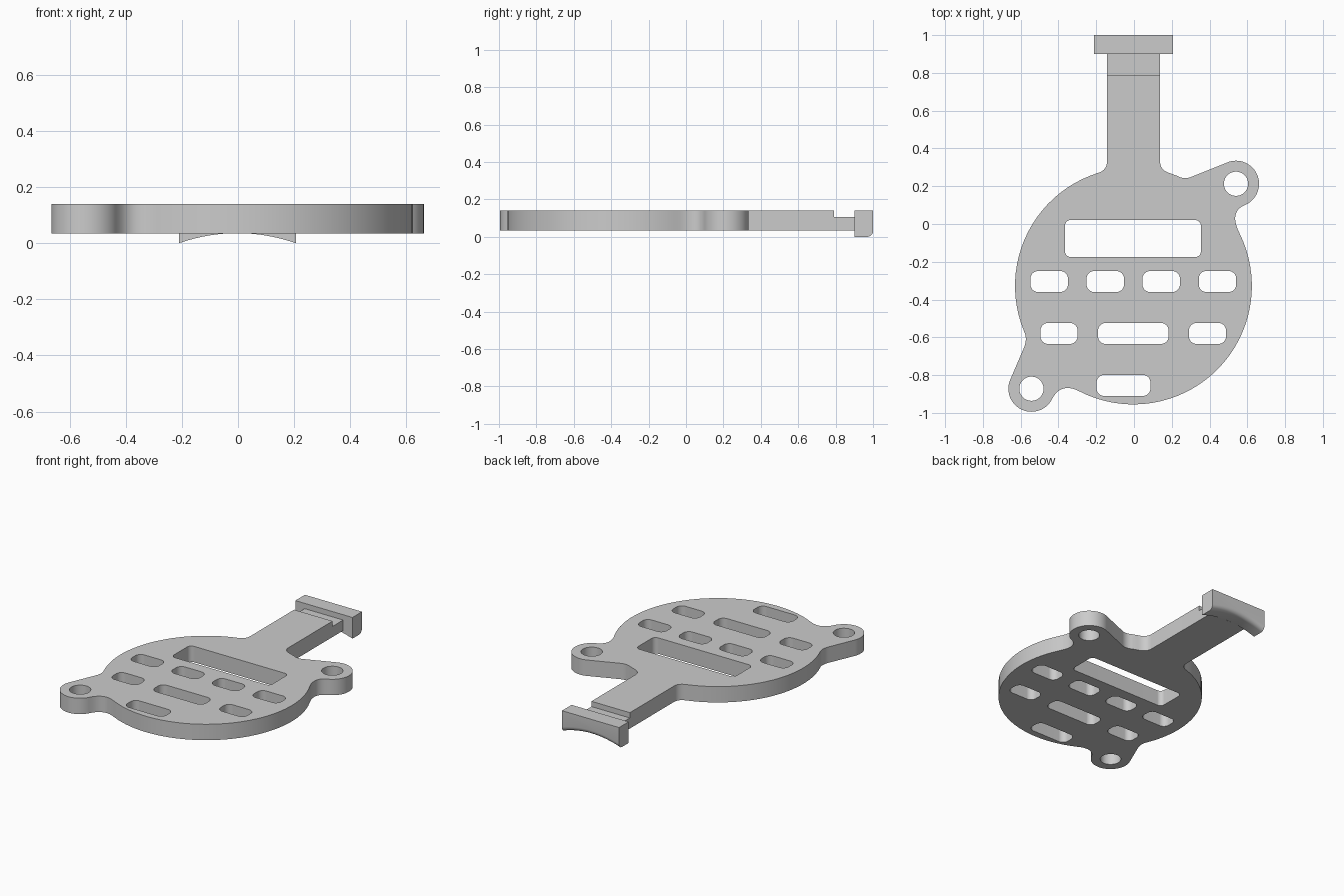
import bpy, bmesh
from math import sin, cos, radians
from mathutils import Vector

if "Cube" in bpy.data.objects:
    bpy.data.objects.remove(bpy.data.objects["Cube"])

BOTTOM, TOP = 0.035, 0.14
STEP_Y, HEAD_Y, END_Y = 0.79, 0.9, 1.0
ARM_L, ARM_R = -0.143, 0.138

grey = bpy.data.materials.new("plain_grey")
grey.use_nodes = True
grey.diffuse_color = (0.6, 0.6, 0.6, 1)
grey.node_tree.nodes["Principled BSDF"].inputs["Base Color"].default_value = (0.6, 0.6, 0.6, 1)


def arc(centre, r, a0, a1):
    n = max(6, int(abs(a1 - a0) / 4))
    angles = [radians(a0 + (a1 - a0) * i / n) for i in range(n + 1)]
    return [(centre[0] + r * cos(a), centre[1] + r * sin(a)) for a in angles]


def blend(start, control, end, n=10):
    """Smooth fillet between two tangent directions, without its end points."""
    a, b, c = Vector(start), Vector(control), Vector(end)
    ts = [i / n for i in range(1, n)]
    return [tuple(a * (1 - t) ** 2 + b * 2 * t * (1 - t) + c * t * t) for t in ts]


def slot(x0, x1, y0, y1, r):
    corners = [(x1 - r, y1 - r), (x0 + r, y1 - r), (x0 + r, y0 + r), (x1 - r, y0 + r)]
    return [p for i, c in enumerate(corners) for p in arc(c, r, 90 * i, 90 * i + 90)]


def finish(bm, name):
    bmesh.ops.recalc_face_normals(bm, faces=bm.faces)
    mesh = bpy.data.meshes.new(name)
    bm.to_mesh(mesh)
    bm.free()
    mesh.materials.append(grey)
    obj = bpy.data.objects.new(name, mesh)
    bpy.context.collection.objects.link(obj)
    bpy.ops.object.select_all(action='DESELECT')
    obj.select_set(True)
    bpy.context.view_layer.objects.active = obj
    bpy.ops.object.shade_smooth_by_angle(angle=radians(30))
    return obj


def extrude(bm, offset):
    ext = bmesh.ops.extrude_face_region(bm, geom=bm.faces[:])
    moved = [v for v in ext["geom"] if isinstance(v, bmesh.types.BMVert)]
    bmesh.ops.translate(bm, verts=moved, vec=offset)


# Outline of the disc, its two ears and the arm, counter-clockwise
disc, disc_r = (-0.003, -0.328), 0.627
ear_back, ear_front, ear_r = (0.54, 0.213), (-0.543, -0.872), 0.122
main_left = arc(disc, disc_r, 107.5, 202.6)
main_right = arc(disc, disc_r, 242.9, 386)
main_top = arc(disc, disc_r, 68.2, 72)
lobe_front = arc(ear_front, ear_r, 157, 332)
lobe_back = arc(ear_back, ear_r, -69.4, 112)
arm_left, arm_right = (ARM_L, 0.33), (ARM_R, 0.33)
neck_front, neck_back = (-0.585, -0.66), (0.3, 0.248)

outline = [(ARM_R, STEP_Y), (ARM_L, STEP_Y), arm_left]
outline += blend(arm_left, (ARM_L, 0.285), main_left[0]) + main_left
outline += blend(main_left[-1], (-0.562, -0.61), neck_front) + [neck_front]
outline += lobe_front
outline += blend(lobe_front[-1], (-0.387, -0.835), main_right[0]) + main_right
outline += blend(main_right[-1], (0.501, 0.062), lobe_back[0]) + lobe_back
outline += [neck_back] + blend(neck_back, (0.265, 0.235), main_top[0]) + main_top
outline += blend(main_top[-1], (ARM_R, 0.285), arm_right) + [arm_right]

# Window, slots and bolt holes
holes = [slot(-0.365, 0.354, -0.175, 0.021, 0.03),
         slot(-0.198, 0.087, -0.91, -0.799, 0.04)]
for x0 in (-0.548, -0.251, 0.045, 0.343):
    holes.append(slot(x0, x0 + 0.198, -0.36, -0.249, 0.04))
for x0, x1 in ((-0.495, -0.299), (-0.19, 0.183), (0.291, 0.487)):
    holes.append(slot(x0, x1, -0.635, -0.524, 0.04))
for centre in (ear_back, ear_front):
    holes.append(arc(centre, 0.064, 0, 360)[:-1])

# Perforated plate
bm = bmesh.new()
for loop in [outline] + holes:
    verts = [bm.verts.new((x, y, BOTTOM)) for x, y in loop]
    for i, v in enumerate(verts):
        bm.edges.new((verts[i - 1], v))
bmesh.ops.triangle_fill(bm, edges=bm.edges[:], use_beauty=True, normal=(0, 0, 1))
extrude(bm, (0, 0, TOP - BOTTOM))
finish(bm, "perforated_plate")

# Lowered tongue between the arm and the end block
bm = bmesh.new()
corners = [(ARM_L, STEP_Y), (ARM_R, STEP_Y), (ARM_R, HEAD_Y), (ARM_L, HEAD_Y)]
bm.faces.new([bm.verts.new((x, y, BOTTOM)) for x, y in corners])
extrude(bm, (0, 0, 0.07))
finish(bm, "arm_tongue")

# End block with a hollow underside and a rounded lower back edge
bm = bmesh.new()
half, rise, mid = 0.2085, 0.036, -0.0025
steps = 20
under = [(mid + half * t, rise * (1 - t * t)) for t in [2 * i / steps - 1 for i in range(steps + 1)]]
profile = under + [(mid + half, TOP), (mid - half, TOP)]
bm.faces.new([bm.verts.new((x, HEAD_Y, z)) for x, z in profile])
extrude(bm, (0, END_Y - HEAD_Y, 0))
lower_back = [e for e in bm.edges
              if all(v.co.y > END_Y - 0.001 and v.co.z < 0.05 for v in e.verts)]
bmesh.ops.bevel(bm, geom=lower_back, offset=0.03, segments=5, profile=0.5, affect='EDGES')
finish(bm, "end_block")
